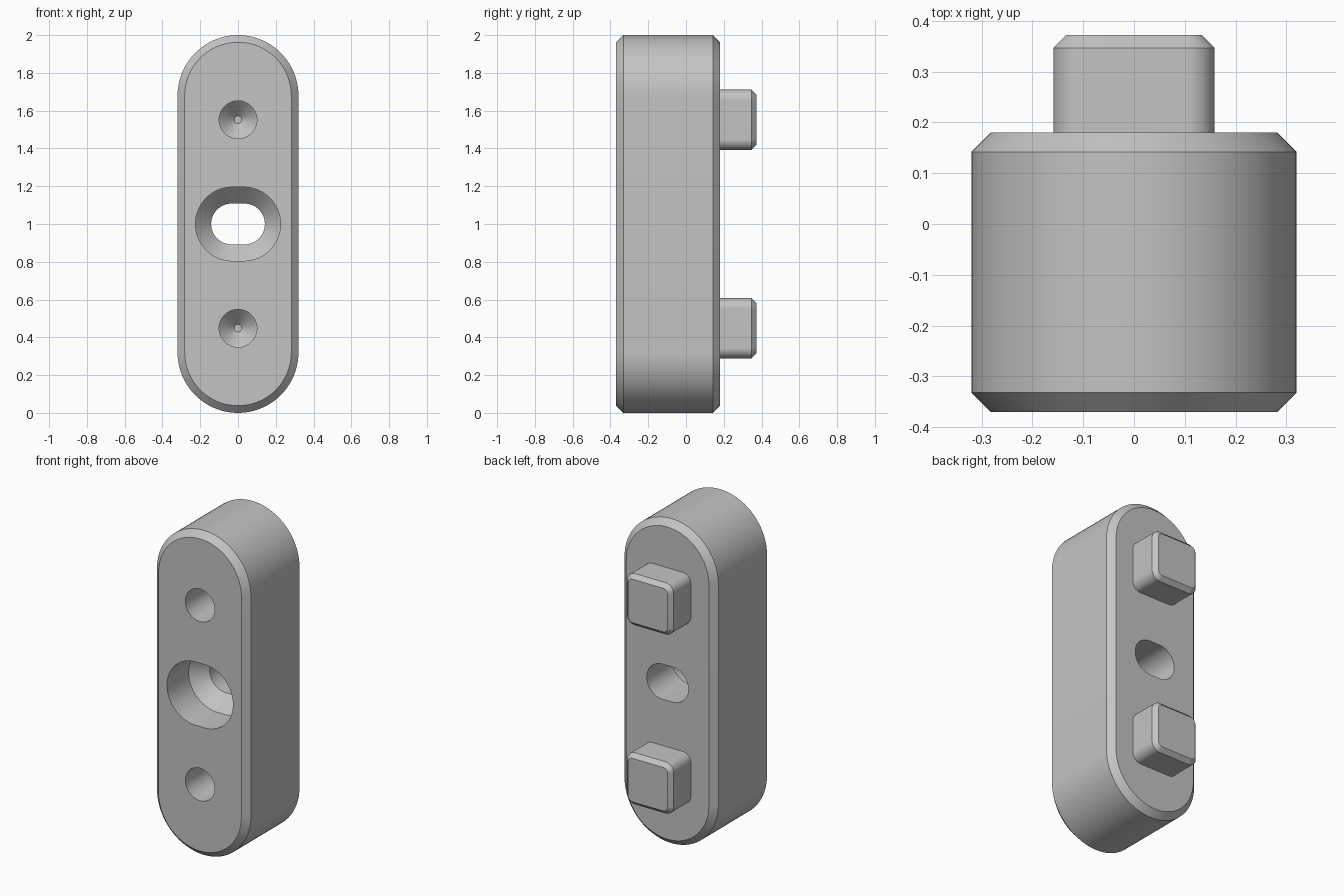
import bpy
import bmesh
import math

cube = bpy.data.objects.get("Cube")
if cube:
    bpy.data.objects.remove(cube, do_unlink=True)

grey = bpy.data.materials.new("plain grey")
grey.use_nodes = True
colour = (0.55, 0.55, 0.55, 1.0)
grey.diffuse_color = colour
grey.node_tree.nodes["Principled BSDF"].inputs["Base Color"].default_value = colour


def rounded_outline(half_w, half_h, radius, segments=20):
    """Rounded rectangle in x and z, going round once."""
    points = []
    for quarter, (sx, sz) in enumerate([(1, 1), (-1, 1), (-1, -1), (1, -1)]):
        for i in range(segments + 1):
            a = (quarter + i / segments) * math.pi / 2
            points.append((sx * (half_w - radius) + radius * math.cos(a),
                           sz * (half_h - radius) + radius * math.sin(a)))
    return points


def loft(name, z, sections):
    """Solid through (y, half_width, half_height, radius) sections."""
    bm = bmesh.new()
    rings = [[bm.verts.new((px, y, z + pz)) for px, pz in rounded_outline(w, h, r)]
             for y, w, h, r in sections]
    for a, b in zip(rings, rings[1:]):
        for i in range(len(a)):
            j = (i + 1) % len(a)
            bm.faces.new((a[i], a[j], b[j], b[i]))
    bm.faces.new(rings[0])
    bm.faces.new(rings[-1])
    bmesh.ops.remove_doubles(bm, verts=bm.verts, dist=1e-5)
    bmesh.ops.recalc_face_normals(bm, faces=bm.faces)
    mesh = bpy.data.meshes.new(name)
    bm.to_mesh(mesh)
    bm.free()
    mesh.materials.append(grey)
    obj = bpy.data.objects.new(name, mesh)
    bpy.context.collection.objects.link(obj)
    return obj


def activate(obj):
    bpy.ops.object.select_all(action='DESELECT')
    obj.select_set(True)
    bpy.context.view_layer.objects.active = obj


def cut(target, cutter):
    cutter.hide_render = True
    mod = target.modifiers.new("cut", 'BOOLEAN')
    mod.operation = 'DIFFERENCE'
    mod.solver = 'EXACT'
    mod.object = cutter
    activate(target)
    bpy.ops.object.modifier_apply(modifier=mod.name)
    bpy.data.objects.remove(cutter, do_unlink=True)


front, back, bevel = -0.37, 0.18, 0.038
peg_heights = {"lower": 0.448, "upper": 1.552}

# Body: long bar with round ends and chamfered rims
inner, outer = 0.32 - bevel, 0.32
body = loft("body", 1.0, [
    (front, inner, 1 - bevel, inner),
    (front + bevel, outer, 1, outer),
    (back - bevel, outer, 1, outer),
    (back, inner, 1 - bevel, inner)])

# Central slot: counterbore, countersink, then through slot
cut(body, loft("slot_cutter", 1.0, [
    (front - 0.1, 0.225, 0.195, 0.195),
    (-0.16, 0.225, 0.195, 0.195),
    (-0.073, 0.142, 0.108, 0.108),
    (back + 0.1, 0.142, 0.108, 0.108)]))

# Blind drilled holes with conical ends
for z in peg_heights.values():
    cut(body, loft("hole_cutter", z, [
        (front - 0.1, 0.1, 0.1, 0.1),
        (0.02, 0.1, 0.1, 0.1),
        (0.1, 0.02, 0.02, 0.02)]))

# Square locating pegs on the back
parts = [body]
for label, z in peg_heights.items():
    parts.append(loft(label + "_peg", z, [
        (back - 0.01, 0.159, 0.159, 0.055),
        (0.347, 0.159, 0.159, 0.055),
        (0.372, 0.134, 0.134, 0.03)]))

for part in parts:
    activate(part)
    bpy.ops.object.shade_smooth_by_angle(angle=math.radians(30))
